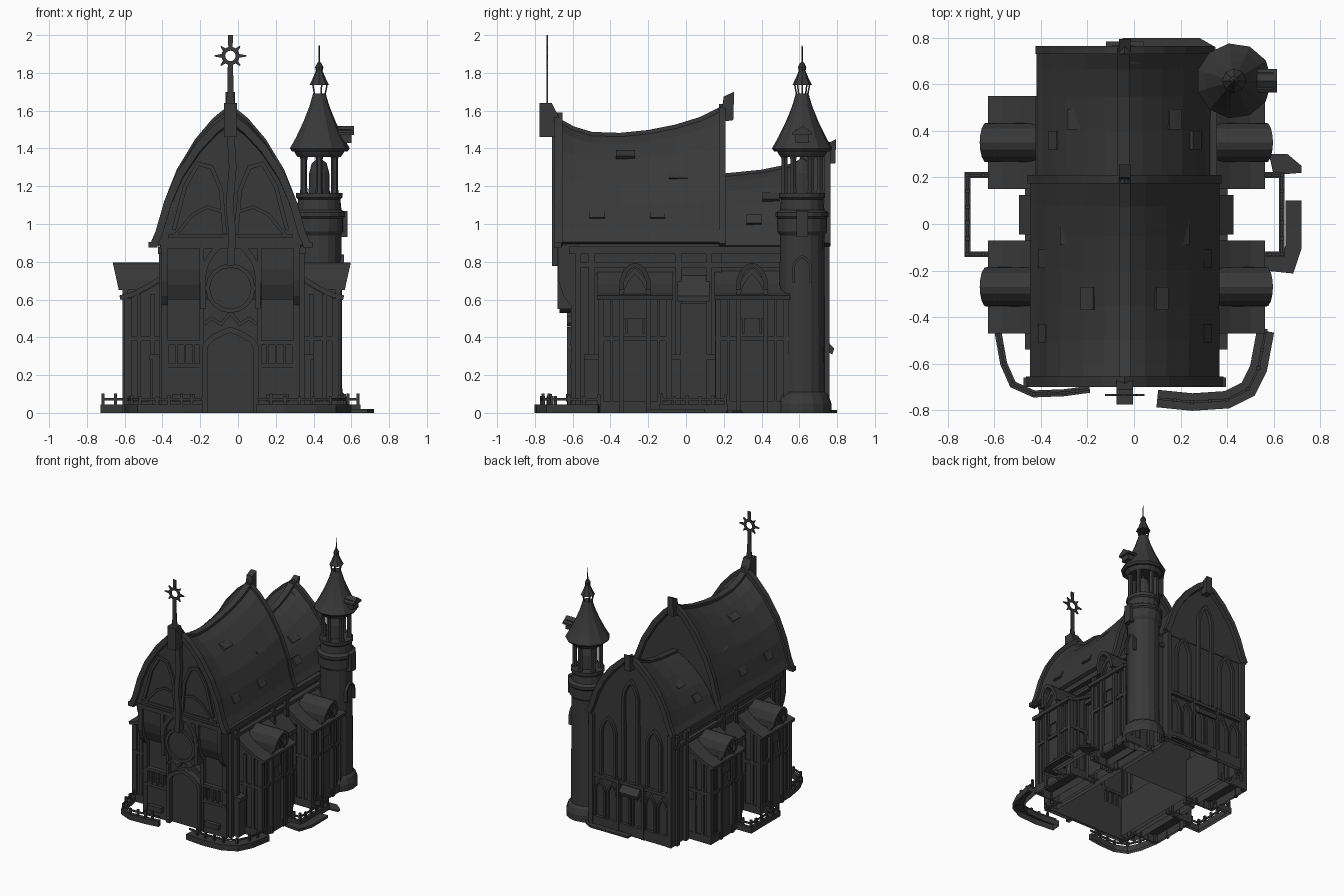
import bpy, bmesh, math, random
from mathutils import Vector

if "Cube" in bpy.data.objects:
    bpy.data.objects.remove(bpy.data.objects["Cube"])
random.seed(4)
CX = -0.04   # centre line of the nave
slate = bpy.data.materials.new('dark_slate')
slate.diffuse_color = (.04, .04, .04, 1)
slate.use_nodes = True
slate.node_tree.nodes["Principled BSDF"].inputs["Base Color"].default_value = slate.diffuse_color

def mk(name, verts, faces):
    me = bpy.data.meshes.new(name)
    me.from_pydata(verts, [], faces)
    bm = bmesh.new(); bm.from_mesh(me)
    bmesh.ops.recalc_face_normals(bm, faces=bm.faces)
    # the model is open underneath
    low = [f for f in bm.faces if all(v.co.z < 0.001 for v in f.verts)]
    bmesh.ops.delete(bm, geom=low, context='FACES')
    bm.to_mesh(me); bm.free()
    me.materials.append(slate)
    ob = bpy.data.objects.new(name, me)
    bpy.context.collection.objects.link(ob)
    return ob

def P(plane, u, v, w):
    return {'xz': (u, w, v), 'yz': (w, u, v), 'xy': (u, v, w)}[plane]

def prism(name, pts, plane, w0, w1):
    n = len(pts)
    vs = [P(plane, u, v, w) for w in (w0, w1) for u, v in pts]
    fs = [tuple(range(n)), tuple(range(2*n-1, n-1, -1))]
    fs += [(i, (i+1) % n, n+(i+1) % n, n+i) for i in range(n)]
    return mk(name, vs, fs)

def box(name, x0, x1, y0, y1, z0, z1):
    return prism(name, [(x0, y0), (x1, y0), (x1, y1), (x0, y1)], 'xy', z0, z1)

def ribbon(name, pts, t, plane, w0, w1, closed=False):
    """Band of thickness t following a 2D path, extruded from w0 to w1."""
    p = [Vector(q) for q in pts]; n = len(p); vs = []
    for i in range(n):
        a = p[i-1] if (closed or i) else p[i]
        b = p[(i+1) % n] if (closed or i < n-1) else p[i]
        d0 = (p[i]-a).normalized() if a != p[i] else (b-p[i]).normalized()
        d1 = (b-p[i]).normalized() if b != p[i] else d0
        m = (d0+d1).normalized()
        nr = Vector((-m.y, m.x)) * t/2 / max(0.5, m.dot(d0))
        vs += [P(plane, *(p[i]+nr*s), w) for s in (1, -1) for w in (w0, w1)]
    fs = []
    for i in range(n if closed else n-1):
        a, b = 4*i, 4*((i+1) % n)
        fs += [(a+j, a+k, b+k, b+j) for j, k in ((0, 1), (1, 3), (3, 2), (2, 0))]
    if not closed:
        fs += [(0, 1, 3, 2), (4*n-4, 4*n-3, 4*n-1, 4*n-2)]
    return mk(name, vs, fs)

def lathe(name, prof, x, y, n=16):
    vs = [(x+r*math.cos(2*math.pi*k/n), y+r*math.sin(2*math.pi*k/n), z) for r, z in prof for k in range(n)]
    fs = [(i*n+k, i*n+(k+1) % n, i*n+n+(k+1) % n, i*n+n+k) for i in range(len(prof)-1) for k in range(n)]
    fs += [tuple(range(n)), tuple(range(len(vs)-n, len(vs)))]
    return mk(name, vs, fs)

def arch(c, hw, z0, zs, zt, n=6):
    h = [(hw*math.cos(k/n*math.pi/2)**.8 if k < n else 0, zs+(zt-zs)*k/n) for k in range(n+1)]
    return [(c-hw, z0)] + [(c-x, z) for x, z in h] + [(c+x, z) for x, z in h[-2::-1]] + [(c+hw, z0)]

def circle(c, z, r, n=16):
    return [(c+r*math.cos(2*math.pi*k/n), z+r*math.sin(2*math.pi*k/n)) for k in range(n)]

# pointed roof profile as fractions of half width and height
PROF = [(1, 0), (.93, .1), (.82, .33), (.67, .54), (.43, .76), (.2, .91), (0, 1)]
def profile(hw, z0, z1, c=CX):
    h = [(hw*a, z0+(z1-z0)*b) for a, b in PROF]
    return [(c-x, z) for x, z in h] + [(c+x, z) for x, z in h[-2::-1]]

def roof(name, hw, z0, stations, c=CX):
    rows = [[(x, y, z) for x, z in profile(hw, z0, zr, c)] for y, zr in stations]
    m = len(rows[0])
    fs = [(r*m+k, r*m+k+1, r*m+m+k+1, r*m+m+k) for r in range(len(rows)-1) for k in range(m-1)]
    ob = mk(name, sum(rows, []), fs)
    s = ob.modifiers.new('thick', 'SOLIDIFY'); s.thickness = 0.025; s.offset = 0
    ribbon(name+'_ridge', [(y, z) for y, z in stations], .035, 'yz', c-.025, c+.025)

# main nave and rear choir
def hall(name, hw, zr, y0, y1):
    prism(name, [(CX-hw, 0)] + profile(hw, .88, zr) + [(CX+hw, 0)], 'xz', y0, y1)
hall('nave_walls', .36, 1.43, -.58, .19)
hall('choir_walls', .35, 1.22, .19, .73)
prism('front_gable', profile(.39, .89, 1.525), 'xz', -.675, -.63)
prism('nave_rear_gable', profile(.375, .88, 1.57), 'xz', .15, .19)
prism('choir_gable', profile(.35, .88, 1.38), 'xz', .69, .735)
RIDGE = [(-.69, 1.55), (-.6, 1.50), (-.5, 1.47), (-.35, 1.465), (-.2, 1.48), (-.05, 1.51), (.08, 1.55), (.2, 1.61)]
roof('nave_roof', .395, .9, RIDGE)
roof('choir_roof', .362, .88, [(.2, 1.25), (.4, 1.27), (.55, 1.30), (.67, 1.35), (.76, 1.41)], CX-.005)
for nm, hw, zr, y0, y1 in (('front', .405, 1.565, -.70, -.655), ('middle', .398, 1.61, .175, .21), ('back', .366, 1.41, .73, .765)):
    ribbon(nm+'_verge', profile(hw, .89, zr), .04, 'xz', y0, y1)
for s in (-1, 1):
    box('front_verge_foot', CX+s*.385, CX+s*.435, -.70, -.66, .875, .905)
prism('front_ridge_block', [(-.775, 1.46), (-.69, 1.46), (-.67, 1.56), (-.71, 1.64), (-.775, 1.64)], 'yz', CX-.035, CX+.035)
prism('middle_ridge_block', [(.18, 1.54), (.25, 1.55), (.255, 1.70), (.20, 1.675)], 'yz', CX-.025, CX+.025)
prism('back_ridge_block', [(.73, 1.32), (.79, 1.32), (.795, 1.45), (.74, 1.42)], 'yz', CX-.025, CX+.025)

# loose shingles standing off the roof
for s in (-1, 1):
    for y, i, w in ((-.32, 4, .1), (-.03, 3.1, .12), (-.47, 1.5, .08), (-.15, 1.5, .08), (.45, 3.2, .09), (.36, 1.8, .08)):
        hw, z0, zr = (.395, .9, 1.48) if y < .2 else (.362, .88, 1.28)
        k = int(i); q = [Vector((hw*a, z0+(zr-z0)*b)) for a, b in PROF[k:k+2]]
        p = q[0].lerp(q[1], i-k); d = (q[1]-q[0]).normalized(); nr = Vector((d.y, -d.x))
        quad = [p+nr*.005, p+nr*.028, p+d*.06+nr*.014, p+d*.06]
        prism('roof_shingle', [(CX+s*v.x, v.y) for v in quad], 'xz', y-w/2, y+w/2)

# sun finial on the front ridge
FY = (-.739, -.731)
prism('finial_pole', [(CX-.025, 1.63), (CX+.025, 1.63), (CX+.016, 1.7), (CX+.014, 1.85), (CX-.014, 1.85), (CX-.016, 1.7)], 'xz', *FY)
ribbon('finial_ring', circle(CX, 1.89, .038), .02, 'xz', *FY, True)
for k in range(8):
    a = k*math.pi/4; r = .11 if k == 2 else (.085 if k % 2 == 0 else .072)
    d = Vector((math.cos(a), math.sin(a))); t = Vector((-d.y, d.x)); o = Vector((CX, 1.89))
    w = .014 if k == 2 else .003
    prism('finial_ray', [o+d*.042-t*.011, o+d*r-t*w, o+d*r+t*w, o+d*.042+t*.011], 'xz', *FY)

# front facade: jettied corner posts, panels, portal, rose window, gable tracery
JET = [(-.57, 0), (-.61, 0), (-.61, .57), (-.65, .62), (-.675, .70), (-.675, .9), (-.57, .9)]
for s in (-1, 1):
    X = lambda a: CX+s*a
    prism('front_corner_post', JET, 'yz', X(.33), X(.365))
    prism('portal_post', JET, 'yz', X(.14), X(.165))
    box('front_dado', X(.165), X(.34), -.605, -.57, 0, .24)
    for z in (.24, .36):
        box('front_rail', X(.16), X(.36), -.615, -.57, z, z+.022)
    for k in range(4):
        box('front_baluster', X(.19+k*.045), X(.202+k*.045), -.61, -.57, .25, .37)
    box('front_window_box', X(.19), X(.31), -.635, -.6, .06, .1)
    ribbon('gable_arch', [(X(.03), .95), (X(.05), 1.18), (X(.1), 1.3), (X(.17), 1.32), (X(.24), 1.2), (X(.3), .97)], .022, 'xz', -.69, -.65)
    ribbon('gable_curve', [(X(.03), 1.06), (X(.12), 1.09), (X(.2), 1.05), (X(.3), .93)], .018, 'xz', -.685, -.65)
    ribbon('portal_curl', [(X(.14), .47), (X(.1), .5), (X(.05), .47), (X(0), .53)], .018, 'xz', -.63, -.57)
prism('front_upper_wall', [(-.57, .6), (-.605, .6), (-.64, .68), (-.655, .76), (-.655, .9), (-.57, .9)], 'yz', CX-.35, CX+.35)
box('front_eave_beam', CX-.37, CX+.37, -.68, -.6, .87, .905)
ribbon('portal_outer_arch', arch(CX, .145, .55, .72, .93), .03, 'xz', -.68, -.57)
ribbon('door_arch', arch(CX, .135, 0, .34, .44), .03, 'xz', -.63, -.57)
prism('door', arch(CX, .125, 0, .33, .43), 'xz', -.59, -.57)
prism('rose_glass', circle(CX, .66, .115), 'xz', -.655, -.57)
ribbon('rose_frame', circle(CX, .66, .12), .022, 'xz', -.67, -.57, True)
ribbon('gable_king_post', [(CX, 1.5), (CX+.012, 1.3), (CX-.005, 1.1), (CX+.01, .95), (CX, .78)], .04, 'xz', -.71, -.64)
ribbon('gable_collar', [(CX-.33, .935), (CX+.33, .935)], .02, 'xz', -.685, -.65)

# side walls: plinth, eave beam, posts, middle window; then the four bays with lean-to roof and barrel dormer
HOOD = [(.072, .64), (.07, .69), (.05, .74), (.023, .765), (0, .772)]
HOOD = [(-u, v) for u, v in HOOD] + HOOD[-2::-1]
for s in (-1, 1):
    c = -.033
    X = lambda a: c+s*a
    box('side_plinth', X(.30), X(.42), -.54, .54, 0, .28)
    box('side_plinth_cap', X(.30), X(.435), -.54, .54, .28, .31)
    box('side_eave_beam', X(.34), X(.39), -.62, .55, .84, .88)
    box('side_lower_beam', X(.34), X(.385), -.58, .72, .77, .795)
    for y in (-.57, -.5, -.04, .12, .58, .69):
        box('side_post', X(.34), X(.385), y-.015, y+.015, 0, .86)
    box('middle_window_buttress', X(.36), X(.44), -.03, .11, 0, .58)
    prism('middle_window_roof', [(X(.35), .73), (X(.46), .62), (X(.46), .59), (X(.35), .59)], 'xz', -.045, .125)
    for yc in (-.27, .35):
        prism('bay_walls', [(X(.33), 0), (X(.33), .72), (X(.45), .65), (X(.553), .60), (X(.553), 0)], 'xz', yc-.185, yc+.185)
        box('bay_plinth', X(.33), X(.568), yc-.197, yc+.197, 0, .06)
        box('bay_string_course', X(.33), X(.568), yc-.197, yc+.197, .38, .405)
        ribbon('bay_lean_to_roof', [(X(.33), .745), (X(.44), .672), (X(.53), .625), (X(.592), .61)], .025, 'xz', yc-.2, yc+.2)
        prism('bay_dormer_wall', [(yc-.07, .5)] + [(yc+u, v) for u, v in HOOD] + [(yc+.07, .5)], 'yz', X(.36), X(.565))
        hood = ribbon('bay_barrel_roof', [(yc+u, v+.01) for u, v in HOOD], .025, 'yz', X(.37), X(.598))
        for v in hood.data.vertices:   # the crown leans outward
            if abs(v.co.x-c) > .5:
                v.co.x += s*max(0, v.co.z-.65)*.22
        ribbon('bay_window_frame', arch(yc, .072, 0, .62, .75), .025, 'yz', X(.55), X(.578))
        ribbon('bay_lancet', arch(yc, .045, .42, .62, .70), .012, 'yz', X(.55), X(.57))
        for u in (-.18, .18):
            box('bay_corner_post', X(.53), X(.568), yc+u-.015, yc+u+.015, 0, .605)
            for a in (.41, .48):
                box('bay_side_strip', X(a), X(a+.022), yc+u*1.05-.008, yc+u*1.05+.008, 0, .63)
        for u in (-.125, .125):
            box('bay_strip', X(.55), X(.563), yc+u-.008, yc+u+.008, .06, .605)

# back wall: tall lancets over a small arcade
box('back_plinth', CX-.36, CX+.36, .72, .755, 0, .08)
box('back_sill', CX-.36, CX+.36, .72, .755, .39, .415)
ribbon('back_tall_window', arch(CX, .06, .42, 1.08, 1.22), .022, 'xz', .72, .76)
for s in (-1, 1):
    ribbon('back_side_window', arch(CX+s*.2, .06, .42, .76, .88), .02, 'xz', .72, .755)
    box('back_corner_post', CX+s*.325, CX+s*.36, .70, .76, 0, .88)
    box('back_pilaster', CX+s*.10, CX+s*.12, .72, .76, 0, .42)
for k in range(6):
    ribbon('back_arcade', arch(CX-.275+k*.11, .042, .08, .27, .36, 4), .014, 'xz', .72, .75)
prism('back_sill_hood', [(.73, .40), (.785, .34), (.775, .31), (.73, .33)], 'yz', CX-.08, CX+.08)

# bell tower
TX, TY = .43, .615
lathe('tower_shaft', [(.155, 0), (.155, .05), (.14, .095), (.122, .11), (.118, .94), (.132, .96), (.132, 1.03), (.14, 1.04),
                      (.14, 1.06), (.118, 1.075), (.112, 1.13), (.122, 1.14), (.122, 1.165)], TX, TY)
for k in range(6):
    a = (k+.5)*math.pi/3
    lathe('belfry_column', [(.022, 1.16), (.018, 1.19), (.018, 1.34), (.026, 1.38)], TX+.094*math.cos(a), TY+.094*math.sin(a), 6)
lathe('bell', [(.056, 1.165), (.053, 1.27), (.04, 1.32), (.012, 1.345), (.012, 1.38)], TX, TY, 12)
lathe('belfry_ring', [(.115, 1.355), (.125, 1.37), (.14, 1.40), (.10, 1.41)], TX, TY)
lathe('tower_roof', [(.15, 1.385), (.162, 1.40), (.13, 1.455), (.088, 1.54), (.055, 1.62), (.034, 1.69)], TX, TY, 11)
for k in range(5):
    a = k*2*math.pi/5; x, y = math.cos(a), math.sin(a)
    mk('lantern_post', [(TX+r*x+dx, TY+r*y+dy, z) for r, z in ((.03, 1.68), (.042, 1.74)) for dx, dy in ((-.004, -.004), (.004, -.004), (.004, .004), (-.004, .004))],
       [(0, 1, 5, 4), (1, 2, 6, 5), (2, 3, 7, 6), (3, 0, 4, 7)])
lathe('spire_cap', [(.052, 1.735), (.035, 1.77), (.018, 1.81), (.022, 1.83), (.012, 1.85), (.004, 1.86), (.003, 1.945)], TX, TY, 8)
box('tower_dormer', .48, .60, TY-.035, TY+.035, 1.43, 1.50)
prism('tower_dormer_roof', [(TY-.05, 1.485), (TY, 1.52), (TY+.05, 1.485), (TY+.05, 1.47), (TY-.05, 1.47)], 'yz', .47, .615)
ribbon('tower_window', arch(TY, .045, .69, .77, .83), .014, 'yz', TX+.09, TX+.13)
box('tower_niche', TX+.1, TX+.15, TY-.03, TY+.03, .93, 1.07)

# garden borders: kerb, posts and rails
def garden(path, w):
    ribbon('garden_kerb', path, w, 'xy', 0, .045)
    ribbon('garden_rail', path, .01, 'xy', .066, .078)
    for a, b in zip(path, path[1:]):
        a, b = Vector(a), Vector(b); n = max(1, round((b-a).length/.07))
        for k in range(n):
            p = a.lerp(b, k/n); h = .085+random.random()*.02
            box('garden_post', p.x-.008, p.x+.008, p.y-.008, p.y+.008, .03, h)
garden([(-.585, -.46), (-.56, -.6), (-.52, -.69), (-.43, -.73), (-.3, -.725), (-.19, -.71)], .03)
garden([(.565, -.46), (.535, -.62), (.49, -.71), (.4, -.755), (.25, -.765), (.10, -.75)], .075)
garden([(-.58, .21), (-.715, .21), (-.715, -.13), (-.58, -.13)], .025)
garden([(.53, .21), (.635, .21), (.635, -.13), (.53, -.13)], .025)
ribbon('side_path_edge', [(.56, -.165), (.66, -.175), (.685, -.1), (.685, .1)], .07, 'xy', 0, .02)
prism('side_flagstone', [(.58, .3), (.66, .3), (.72, .25), (.72, .22), (.6, .21)], 'xy', 0, .012)
prism('back_flagstone', [(-.05, .74), (-.05, .8), (.28, .8), (.35, .76), (.35, .72)], 'xy', 0, .015)
